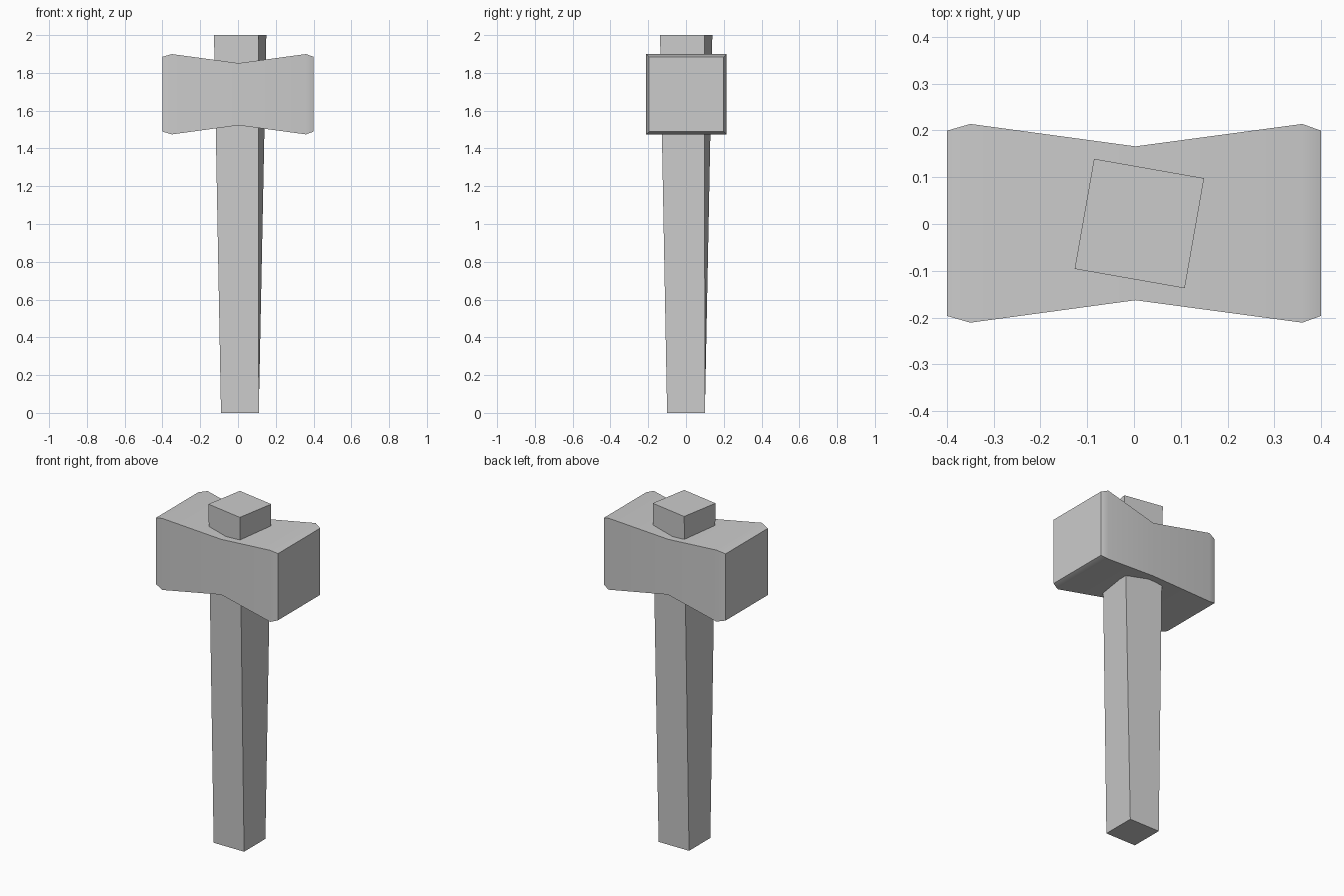
import bpy, bmesh, math

if "Cube" in bpy.data.objects:
    bpy.data.objects.remove(bpy.data.objects["Cube"])


def square(centre, half, axis, pos, turn=0.0):
    """Four corners of a square section across the given axis."""
    pts = []
    for k in range(4):
        a = math.radians(45 + 90 * k + turn)
        r = half * math.sqrt(2)
        u, v = centre[0] + r * math.cos(a), centre[1] + r * math.sin(a)
        pts.append((u, v, pos) if axis == 'z' else (pos, u, v))
    return pts


def loft(name, sections):
    """Skin a row of square sections and cap both ends."""
    bm = bmesh.new()
    rings = [[bm.verts.new(p) for p in s] for s in sections]
    for a, b in zip(rings, rings[1:]):
        for i in range(4):
            j = (i + 1) % 4
            bm.faces.new((a[i], a[j], b[j], b[i]))
    bm.faces.new(rings[0][::-1])
    bm.faces.new(rings[-1])
    bmesh.ops.recalc_face_normals(bm, faces=bm.faces)
    mesh = bpy.data.meshes.new(name)
    bm.to_mesh(mesh)
    bm.free()
    obj = bpy.data.objects.new(name, mesh)
    bpy.context.collection.objects.link(obj)
    return obj


# Handle: tapered square shaft with a slight twist
loft("handle", [square((0.01, 0), 0.10, 'z', 0),
                square((0.0115, 0.001), 0.1195, 'z', 2, turn=-10)])

# Head: square block pinched at the middle with bevelled ends
profile = [(-0.40, 0.198), (-0.35, 0.2125), (0.003, 0.1645), (0.36, 0.2125), (0.40, 0.198)]
head = loft("hammer_head", [square((0.0015, 1.687), h, 'x', x) for x, h in profile])

bpy.ops.object.select_all(action='DESELECT')
head.select_set(True)
bpy.context.view_layer.objects.active = head
bpy.ops.object.shade_smooth_by_angle(angle=math.radians(30))
